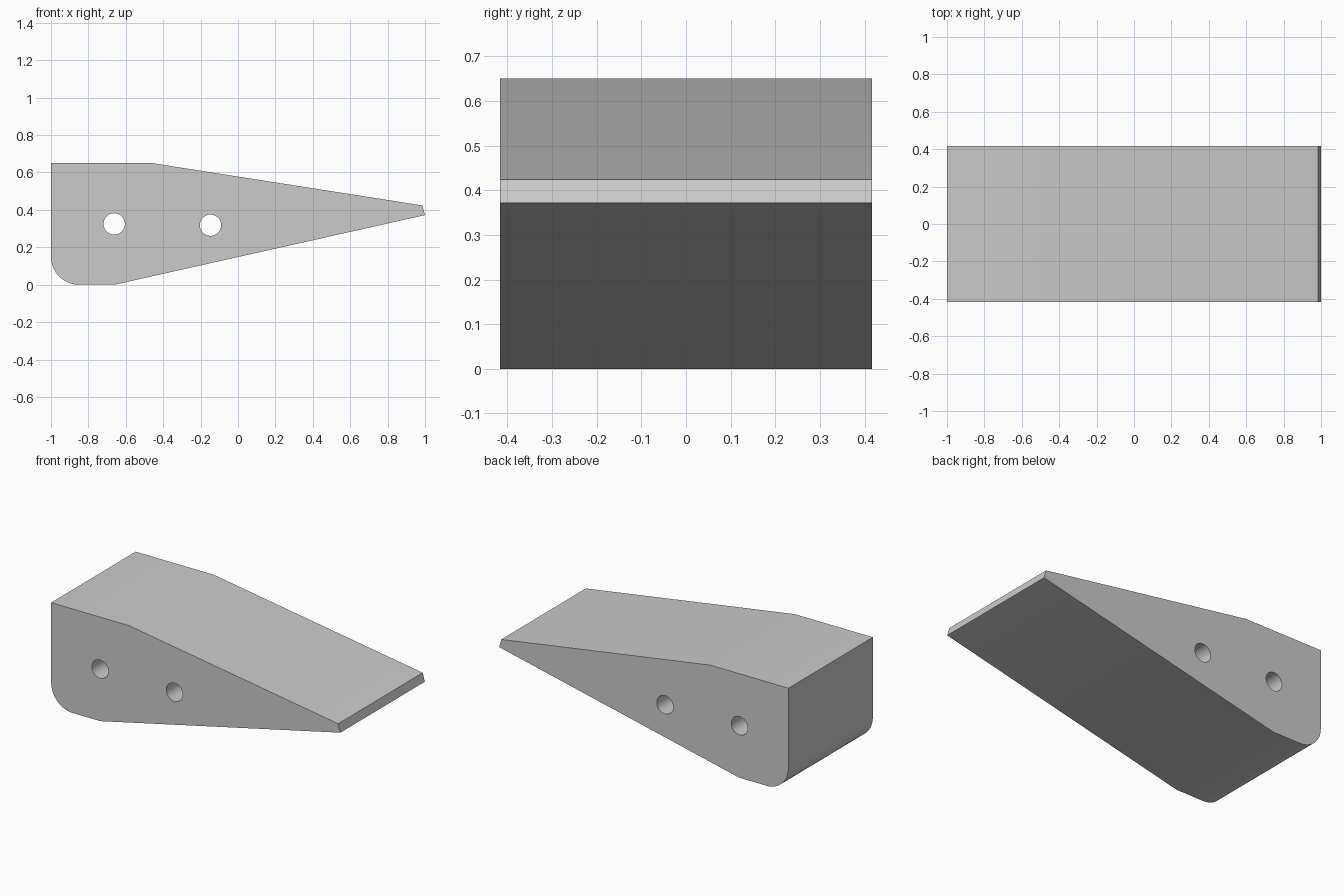
import bpy, bmesh
from math import pi, sin, cos
from mathutils import Matrix

default = bpy.data.objects.get("Cube")
if default:
    bpy.data.objects.remove(default, do_unlink=True)

HALF_WIDTH = 0.417
CORNER = 0.15

# Plain grey material
grey = bpy.data.materials.new("plain grey")
grey.use_nodes = True
colour = (0.6, 0.6, 0.6, 1)
grey.diffuse_color = colour
grey.node_tree.nodes["Principled BSDF"].inputs["Base Color"].default_value = colour


def add_object(name, bm):
    bmesh.ops.recalc_face_normals(bm, faces=bm.faces)
    mesh = bpy.data.meshes.new(name)
    bm.to_mesh(mesh)
    bm.free()
    mesh.materials.append(grey)
    obj = bpy.data.objects.new(name, mesh)
    bpy.context.collection.objects.link(obj)
    return obj


# Side profile: straight outline, then the rounded lower heel
profile = [(-0.66, 0), (1, 0.372), (0.985, 0.424), (-0.46, 0.65), (-1, 0.65)]
STEPS = 16
for i in range(STEPS + 1):
    a = pi + pi / 2 * i / STEPS
    profile.append((-1 + CORNER + CORNER * cos(a), CORNER + CORNER * sin(a)))

# Wedge body: profile extruded across the width
bm = bmesh.new()
face = bm.faces.new([bm.verts.new((x, -HALF_WIDTH, z)) for x, z in profile])
side = bmesh.ops.extrude_face_region(bm, geom=[face])
verts = [v for v in side["geom"] if isinstance(v, bmesh.types.BMVert)]
bmesh.ops.translate(bm, verts=verts, vec=(0, 2 * HALF_WIDTH, 0))
body = add_object("wedge_body", bm)

# Two bolt holes bored from side to side
bm = bmesh.new()
for x, z in [(-0.662, 0.325), (-0.147, 0.318)]:
    bmesh.ops.create_cone(
        bm, cap_ends=True, segments=48, radius1=0.057, radius2=0.057, depth=1.2,
        matrix=Matrix.Translation((x, 0, z)) @ Matrix.Rotation(pi / 2, 4, "X"))
cutter = add_object("hole_cutter", bm)
cutter.hide_render = True

bpy.ops.object.select_all(action="DESELECT")
body.select_set(True)
bpy.context.view_layer.objects.active = body
cut = body.modifiers.new("bolt_holes", "BOOLEAN")
cut.operation = "DIFFERENCE"
cut.solver = "EXACT"
cut.object = cutter
bpy.ops.object.modifier_apply(modifier=cut.name)
bpy.data.objects.remove(cutter, do_unlink=True)

# Smooth heel, gentle bends and bores; sharp rims
bpy.ops.object.shade_smooth_by_angle(angle=pi / 6)
